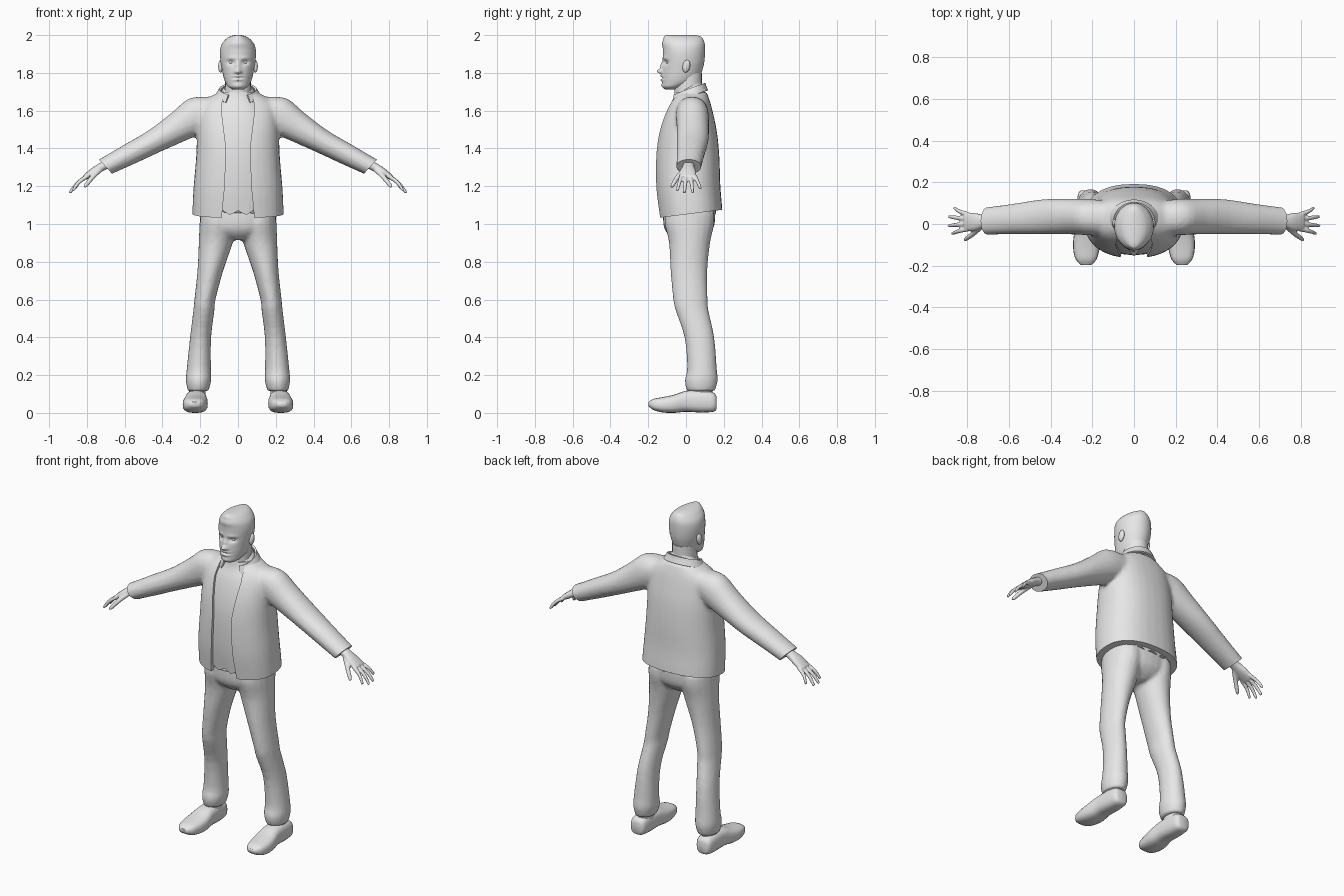
import bpy, bmesh, math
from mathutils import Vector, Matrix

grey = bpy.data.materials.new("plain_grey")
grey.diffuse_color = (0.8, 0.8, 0.8, 1)


def spline(rows, steps):
    """Smooth in-between rows (Catmull-Rom)."""
    out = []
    for i in range(len(rows) - 1):
        a, b, c, d = (rows[max(i - 1, 0)], rows[i], rows[i + 1], rows[min(i + 2, len(rows) - 1)])
        for k in range(steps):
            t = k / steps
            out.append([0.5 * (2 * q + (r - p) * t + (2 * p - 5 * q + 4 * r - s) * t * t
                               + (3 * q - p - 3 * r + s) * t ** 3) for p, q, r, s in zip(a, b, c, d)])
    return out + [list(rows[-1])]


def tube(bm, rings, sides=20, e=1.0, steps=3, side=1, gap=None):
    """Loft through (centre, u, v) rings; gap leaves the front open by that angle."""
    def sp(t):
        return math.copysign(abs(t) ** e, t)
    rows = spline([[*c, *u, *v] for c, u, v in rings], steps)
    loops = []
    for r in rows:
        c, u, v = Vector(r[:3]), Vector(r[3:6]), Vector(r[6:])
        loop = []
        for k in range(sides):
            if gap is None:
                a = 2 * math.pi * k / sides
            else:
                a = -math.pi / 2 + gap + (2 * math.pi - 2 * gap) * k / (sides - 1)
            p = c + u * sp(math.cos(a)) + v * sp(math.sin(a))
            loop.append(bm.verts.new((p.x * side, p.y, p.z)))
        loops.append(loop)
    for a, b in zip(loops, loops[1:]):
        for k in range(sides if gap is None else sides - 1):
            j = (k + 1) % sides
            bm.faces.new((a[k], a[j], b[j], b[k]))
    if gap is None:
        bm.faces.new(loops[0])
        bm.faces.new(loops[-1])


def level(rows, cx=0):
    """Rings lying flat: (z, half width, front y, back y[, centre x])."""
    return [((r[4] if len(r) > 4 else cx, (r[2] + r[3]) / 2, r[0]), (r[1], 0, 0),
             (0, (r[3] - r[2]) / 2, 0)) for r in rows]


def limb(rows, d):
    """Rings across a limb in the x-z plane: (x, y, z, half depth, half thickness)."""
    n = Vector((-d[1], 0, d[0])).normalized()
    return [((x, y, z), (0, a, 0), tuple(n * b)) for x, y, z, a, b in rows]


def prism(bm, outline, place, lo, hi):
    a = [bm.verts.new(place(p, lo)) for p in outline]
    b = [bm.verts.new(place(p, hi)) for p in outline]
    bm.faces.new(a)
    bm.faces.new(b)
    for k in range(len(a)):
        j = (k + 1) % len(a)
        bm.faces.new((a[k], a[j], b[j], b[k]))


def finish(bm, name, voxel=0, relax=0, cutter=None, thick=0, angle=45):
    bmesh.ops.recalc_face_normals(bm, faces=bm.faces)
    me = bpy.data.meshes.new(name)
    bm.to_mesh(me)
    bm.free()
    ob = bpy.data.objects.new(name, me)
    bpy.context.collection.objects.link(ob)
    if voxel:
        m = ob.modifiers.new("fuse", 'REMESH')
        m.mode, m.voxel_size = 'VOXEL', voxel
    if relax:
        m = ob.modifiers.new("relax", 'SMOOTH')
        m.factor, m.iterations = 0.5, relax
    if thick:
        m = ob.modifiers.new("thickness", 'SOLIDIFY')
        m.thickness, m.offset = thick, 0
    if cutter:
        m = ob.modifiers.new("cut", 'BOOLEAN')
        m.operation, m.solver, m.object = 'DIFFERENCE', 'EXACT', cutter
    bpy.context.view_layer.update()
    dg = bpy.context.evaluated_depsgraph_get()
    baked = bpy.data.meshes.new_from_object(ob.evaluated_get(dg))
    ob.modifiers.clear()
    ob.data = baked
    baked.materials.clear()
    baked.materials.append(grey)
    baked.shade_smooth()
    baked.set_sharp_from_angle(angle=math.radians(angle))
    return ob


# Cutter: jacket opening, slanted hem and cuff ends
bm = bmesh.new()
gap = [(0.09, 0.9), (0.085, 1.05), (0.07, 1.2), (0.063, 1.4), (0.088, 1.6), (0.08, 1.68), (0.07, 1.76)]
prism(bm, gap + [(-x, z) for x, z in reversed(gap)], lambda p, t: (p[0], t, p[1]), -0.4, -0.02)
cutter = finish(bm, "opening_cutter")
bm = bmesh.new()
prism(bm, [(-0.4, 1.0), (0.4, 1.102), (0.4, 0.8), (-0.4, 0.8)], lambda p, t: (t, *p), -0.4, 0.4)
for s in (1, -1):
    prism(bm, [(0.774, 1.382), (0.95, 1.2), (0.8, 1.05), (0.631, 1.228)],
          lambda p, t: (p[0] * s, t, p[1]), -0.3, 0.3)
ends = finish(bm, "hem_cutter")

# Jacket body fused with sleeves
bm = bmesh.new()
tube(bm, level([(0.97, 0.242, -0.135, 0.195), (1.08, 0.241, -0.15, 0.192), (1.2, 0.235, -0.162, 0.182),
                (1.35, 0.222, -0.162, 0.177), (1.48, 0.217, -0.147, 0.165), (1.58, 0.21, -0.117, 0.145),
                (1.64, 0.19, -0.088, 0.13), (1.675, 0.145, -0.065, 0.118), (1.70, 0.095, -0.05, 0.11)]),
     32, 0.85)
for s in (1, -1):
    tube(bm, limb([(0.12, 0.03, 1.605, 0.08, 0.08), (0.21, 0.033, 1.578, 0.087, 0.1),
                   (0.31, 0.036, 1.517, 0.086, 0.083), (0.44, 0.035, 1.44, 0.084, 0.065),
                   (0.57, 0.025, 1.372, 0.074, 0.058), (0.70, 0.015, 1.305, 0.067, 0.05),
                   (0.77, 0.012, 1.27, 0.066, 0.05)], (0.87, -0.5)), 20, 0.95, side=s)
jacket = finish(bm, "jacket_solid", 0.012, 4, cutter)
bm = bmesh.new()
bm.from_mesh(jacket.data)
bpy.data.objects.remove(jacket)
finish(bm, "jacket", cutter=ends, angle=40)
for c in (cutter, ends):
    bpy.data.objects.remove(c)

# Shirt with a zigzag hem
bm = bmesh.new()
tube(bm, level([(1.06, 0.195, -0.13, 0.16), (1.2, 0.19, -0.146, 0.155), (1.38, 0.18, -0.147, 0.15),
                (1.5, 0.17, -0.13, 0.14), (1.6, 0.15, -0.1, 0.12), (1.66, 0.1, -0.07, 0.1),
                (1.70, 0.078, -0.06, 0.09)]), 72, 0.85)
for v in bm.verts:
    if v.co.z < 1.065:
        v.co.z += 0.012 * math.cos(2 * math.pi * v.co.x / 0.085)
finish(bm, "shirt")

# Collars: tilted bands open at the throat
for name, z, w, h, opening in (("jacket_collar", 1.672, 0.118, 0.04, 0.55), ("shirt_collar", 1.682, 0.092, 0.035, 0.2)):
    bm = bmesh.new()
    d = w * 0.82
    tube(bm, [((0, 0.015, z), (w, 0, 0), (0, d, 0.034)),
              ((0, 0.013, z + h * 0.6), (w - 0.014, 0, 0), (0, d - 0.008, 0.034)),
              ((0, 0.013, z + h), (w - 0.024, 0, 0), (0, d - 0.012, 0.034))], 32, gap=opening)
    finish(bm, name, thick=0.012)

# Trousers: hips fused with both legs
bm = bmesh.new()
tube(bm, level([(0.915, 0.05, -0.06, 0.08), (0.95, 0.15, -0.1, 0.125), (1.0, 0.195, -0.12, 0.152),
                (1.1, 0.2, -0.12, 0.155)]), 28, 0.9)
for s in (1, -1):
    tube(bm, level([(1.06, 0.095, -0.11, 0.15, 0.105), (1.0, 0.097, -0.113, 0.15, 0.107),
                    (0.9, 0.09, -0.09, 0.128, 0.118), (0.75, 0.068, -0.082, 0.113, 0.147),
                    (0.6, 0.056, -0.068, 0.115, 0.175), (0.54, 0.056, -0.055, 0.12, 0.181),
                    (0.4, 0.056, -0.008, 0.15, 0.198), (0.24, 0.064, 0.006, 0.163, 0.207),
                    (0.17, 0.067, -0.007, 0.168, 0.209), (0.115, 0.055, 0.005, 0.153, 0.211)]), side=s)
finish(bm, "trousers", 0.011, 3)

for s, tag in ((1, "left"), (-1, "right")):
    # Shoe lofted from heel to toe: (y, centre x, half width, bottom, top)
    bm = bmesh.new()
    rows = [(0.162, 0.222, 0.03, 0.02, 0.085), (0.145, 0.222, 0.047, 0.006, 0.108), (0.08, 0.222, 0.053, 0.002, 0.12),
            (0.0, 0.222, 0.057, 0.006, 0.117), (-0.06, 0.225, 0.065, 0.0, 0.097), (-0.12, 0.229, 0.063, 0.002, 0.084),
            (-0.17, 0.23, 0.05, 0.014, 0.075), (-0.198, 0.23, 0.024, 0.035, 0.058)]
    tube(bm, [((c, y, (a + b) / 2), (w, 0, 0), (0, 0, (b - a) / 2)) for y, c, w, a, b in rows],
         20, 0.72, side=s)
    finish(bm, tag + "_shoe", angle=50)
    # Ankle
    bm = bmesh.new()
    tube(bm, level([(0.08, 0.044, 0.012, 0.14), (0.16, 0.042, 0.015, 0.14)], 0.215), side=s)
    finish(bm, tag + "_ankle")
    # Hand: palm, four fingers and thumb fused
    bm = bmesh.new()
    tube(bm, limb([(0.66, 0.015, 1.332, 0.03, 0.024), (0.72, 0.013, 1.303, 0.031, 0.023),
                   (0.765, 0.01, 1.277, 0.043, 0.021), (0.812, 0.012, 1.246, 0.044, 0.014)],
                  (0.85, -0.53)), 16, 0.9, side=s)
    for y0, tx, ty, tz in ((-0.024, 0.875, -0.045, 1.177), (0.0, 0.892, -0.008, 1.165),
                           (0.024, 0.89, 0.035, 1.167), (0.046, 0.865, 0.075, 1.187)):
        tube(bm, limb([(0.795, y0, 1.255, 0.012, 0.012),
                       ((0.8 + tx) / 2 + 0.006, (y0 + ty) / 2, (1.252 + tz) / 2 + 0.006, 0.0105, 0.0105),
                       (tx - 0.004, ty, tz + 0.004, 0.008, 0.008), (tx, ty, tz, 0.004, 0.004)],
                      (0.7, -0.7)), 10, side=s)
    tube(bm, limb([(0.73, -0.008, 1.29, 0.016, 0.016), (0.772, -0.046, 1.246, 0.014, 0.013),
                   (0.805, -0.07, 1.205, 0.011, 0.011), (0.814, -0.077, 1.194, 0.005, 0.005)],
                  (0.6, -0.8)), 10, side=s)
    finish(bm, tag + "_hand", 0.005, 2)
    # Ear and eye
    for part, pos, size, tilt in (("ear", (0.092, 0.002, 1.835), (0.013, 0.02, 0.034), -0.2),
                                  ("eye", (0.036, -0.092, 1.857), (0.014, 0.013, 0.011), 0)):
        bm = bmesh.new()
        bmesh.ops.create_uvsphere(bm, u_segments=16, v_segments=10, radius=1,
                                  matrix=Matrix.Translation((pos[0] * s, pos[1], pos[2]))
                                  @ Matrix.Rotation(tilt, 4, 'X') @ Matrix.Diagonal((*size, 1)))
        finish(bm, tag + "_" + part)

# Neck
bm = bmesh.new()
tube(bm, level([(1.62, 0.078, -0.06, 0.09), (1.70, 0.07, -0.062, 0.085), (1.80, 0.068, -0.06, 0.085)]))
finish(bm, "neck")

# Head, with features pushed out or in: (x, z, x spread, z spread, amount)
bm = bmesh.new()
tube(bm, level([(1.713, 0.03, -0.11, -0.05), (1.727, 0.052, -0.124, -0.01), (1.75, 0.067, -0.127, 0.045),
                (1.78, 0.077, -0.127, 0.072), (1.82, 0.085, -0.125, 0.088), (1.86, 0.092, -0.122, 0.097),
                (1.91, 0.095, -0.122, 0.101), (1.95, 0.087, -0.122, 0.1), (1.98, 0.063, -0.119, 0.09),
                (1.994, 0.04, -0.114, 0.075), (2.0, 0.018, -0.1, 0.05)]), 72, steps=7)
features = [(0, 1.808, 0.014, 0.013, 0.027), (0, 1.838, 0.012, 0.022, 0.012), (0.036, 1.855, 0.02, 0.013, -0.014),
            (0.036, 1.878, 0.028, 0.008, 0.005), (0, 1.783, 0.024, 0.006, 0.009), (0, 1.773, 0.026, 0.004, -0.006),
            (0, 1.763, 0.022, 0.006, 0.009), (0, 1.729, 0.025, 0.014, 0.004), (0.014, 1.803, 0.008, 0.008, 0.008),
            (0, 1.955, 0.06, 0.018, 0.005)]
for v in bm.verts:
    if v.co.y < -0.04:
        x, z = abs(v.co.x), v.co.z
        v.co.y -= sum(k * math.exp(-((x - cx) / rx) ** 2 - ((z - cz) / rz) ** 2)
                      for cx, cz, rx, rz, k in features)
finish(bm, "head", angle=70)
